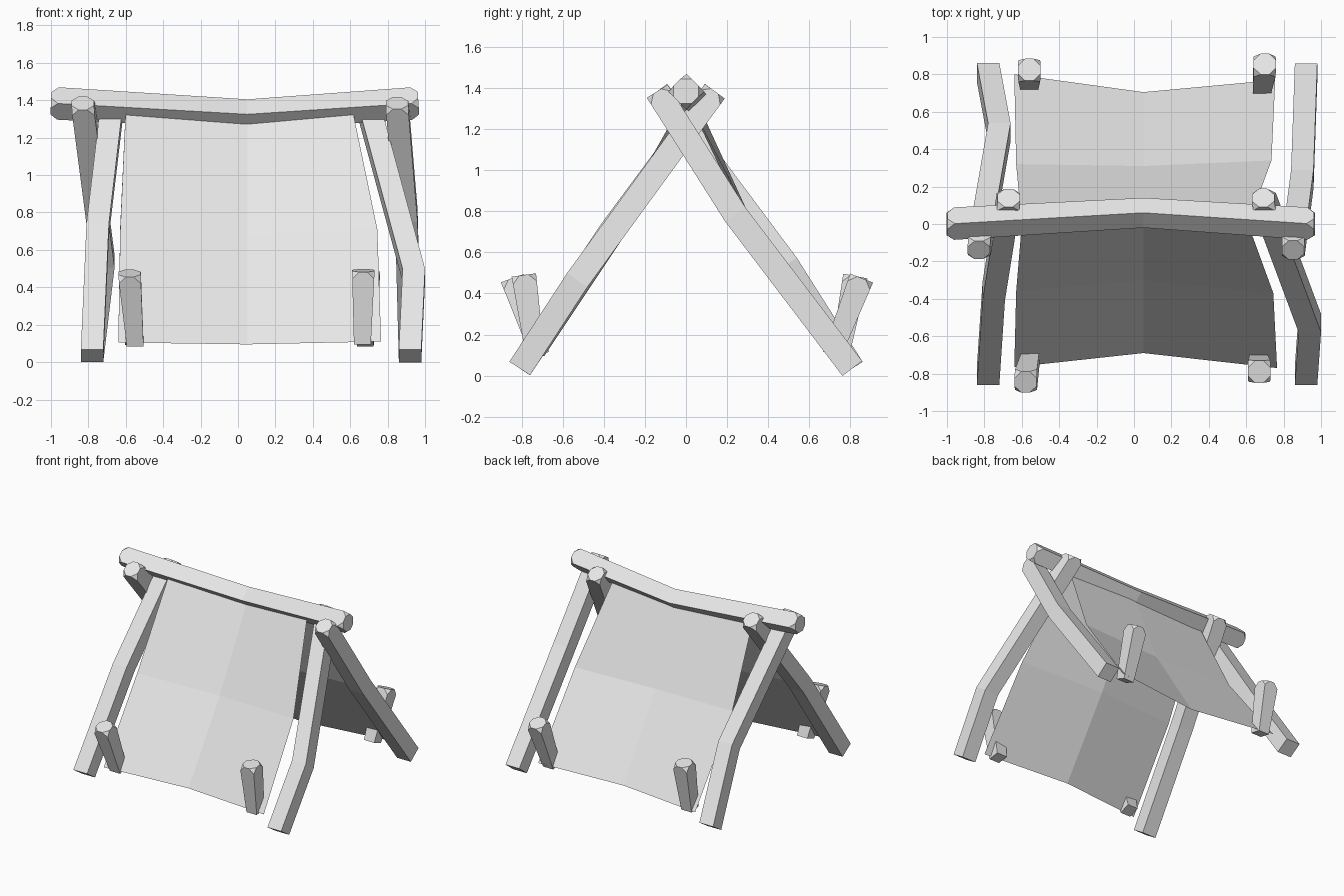
import bpy, bmesh
from mathutils import Vector

cube = bpy.data.objects.get("Cube")
if cube:
    bpy.data.objects.remove(cube, do_unlink=True)

grey = bpy.data.materials.new("pale grey")
grey.use_nodes = True
GREY = (0.8, 0.8, 0.8, 1)
grey.diffuse_color = GREY
grey.node_tree.nodes["Principled BSDF"].inputs["Base Color"].default_value = GREY


def finish(name, bm):
    bmesh.ops.recalc_face_normals(bm, faces=bm.faces[:])
    mesh = bpy.data.meshes.new(name)
    bm.to_mesh(mesh)
    bm.free()
    mesh.materials.append(grey)
    bpy.context.collection.objects.link(bpy.data.objects.new(name, mesh))


def pole(name, points, halves, axis, diamond=False, chip_start=False):
    """Sweep a square along points and chip the corners of its ends."""
    pts = [Vector(p) for p in points]
    corners = [(1, 1), (-1, 1), (-1, -1), (1, -1)]
    if diamond:
        corners = [(1, 0), (0, 1), (-1, 0), (0, -1)]
    bm = bmesh.new()
    rings = []
    for i, p in enumerate(pts):
        t = (pts[min(i + 1, len(pts) - 1)] - pts[max(i - 1, 0)]).normalized()
        u = Vector(axis)
        v = u.cross(t).normalized()
        rings.append([bm.verts.new(p + (u * a + v * b) * halves[i]) for a, b in corners])
    for lo, hi in zip(rings, rings[1:]):
        for k in range(4):
            n = (k + 1) % 4
            bm.faces.new((lo[k], lo[n], hi[n], hi[k]))
    bm.faces.new(rings[0])
    bm.faces.new(rings[-1])
    chipped = rings[-1] + (rings[0] if chip_start else [])
    bmesh.ops.bevel(bm, geom=chipped, offset=0.038, segments=1, affect='VERTICES')
    finish(name, bm)


# Ridge beam, sagging at its middle
pole("ridge_beam", [(-1, 0, 1.385), (0.05, 0.06, 1.325), (0.965, 0, 1.385)],
     [0.087, 0.08, 0.087], (0, 1, 0), diamond=True, chip_start=True)

# Crossed bent legs: foot, bend, tip
legs = {
    "front_right_leg": [(-0.78, -0.81, 0.035), (-0.75, -0.36, 0.71), (-0.67, 0.14, 1.385)],
    "front_left_leg": [(0.92, -0.81, 0.035), (0.94, -0.53, 0.465), (0.69, 0.14, 1.385)],
    "back_right_leg": [(-0.78, 0.81, 0.035), (-0.72, 0.49, 0.54), (-0.83, -0.14, 1.385)],
    "back_left_leg": [(0.92, 0.81, 0.035), (0.9, 0.24, 0.785), (0.85, -0.14, 1.385)],
}
for name, path in legs.items():
    pole(name, path, [0.06] * 3, (1, 0, 0))

# Tapered pegs pinning the cloth corners
pegs = {
    "front_right_peg": [(-0.55, -0.71, 0.1), (-0.58, -0.845, 0.475)],
    "front_left_peg": [(0.665, -0.735, 0.1), (0.67, -0.79, 0.49)],
    "back_right_peg": [(-0.56, 0.75, 0.1), (-0.56, 0.825, 0.485)],
    "back_left_peg": [(0.68, 0.71, 0.1), (0.7, 0.855, 0.475)],
}
for name, path in pegs.items():
    pole(name, path, [0.045, 0.06], (1, 0, 0))

# Cloth sheet draped over the ridge, row by row from front hem to back hem
rows = [
    [(-0.64, -0.765, 0.105), (0.05, -0.69, 0.095), (0.765, -0.77, 0.11)],
    [(-0.63, -0.36, 0.7), (0.05, -0.3, 0.68), (0.745, -0.37, 0.71)],
    [(-0.6, 0.0, 1.36), (0.05, 0.06, 1.32), (0.61, 0.0, 1.36)],
    [(-0.63, 0.32, 0.72), (0.05, 0.31, 0.71), (0.735, 0.34, 0.71)],
    [(-0.64, 0.8, 0.105), (0.05, 0.705, 0.095), (0.755, 0.77, 0.11)],
]
bm = bmesh.new()
grid = [[bm.verts.new(p) for p in row] for row in rows]
for a, b in zip(grid, grid[1:]):
    for k in range(2):
        bm.faces.new((a[k], a[k + 1], b[k + 1], b[k]))
finish("cloth_cover", bm)
